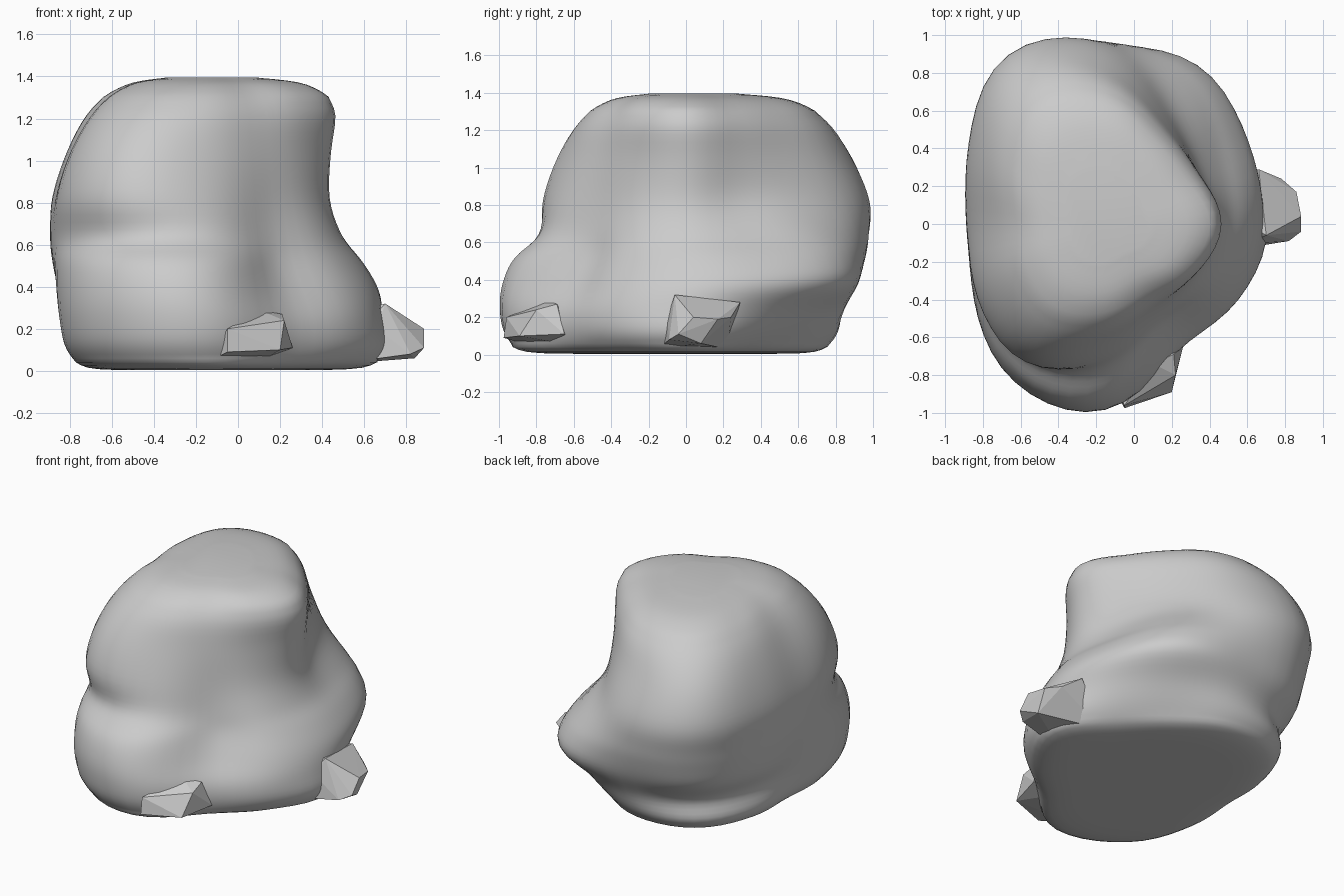
import bpy, bmesh
from math import cos, sin, pi

if "Cube" in bpy.data.objects:
    bpy.data.objects.remove(bpy.data.objects["Cube"])

CX = -0.15  # axis of the boulder
# height: radii every 30 degrees, starting at +x and turning towards +y
RINGS = [
    (0.015, [.74, .60, .60, .68, .70, .61, .55, .64, .80, .85, .68, .68]),
    (0.10, [.86, .73, .71, .80, .84, .73, .65, .76, .93, .97, .76, .80]),
    (0.24, [.85, .82, .83, .85, .82, .71, .67, .80, .97, 1.0, .76, .81]),
    (0.38, [.82, .88, .98, .92, .94, .79, .70, .81, .97, .98, .68, .76]),
    (0.52, [.74, .80, .95, .96, .99, .82, .73, .80, .93, .91, .61, .68]),
    (0.64, [.65, .68, .86, .97, 1.02, .83, .74, .77, .83, .77, .58, .62]),
    (0.82, [.59, .57, .70, .95, 1.05, .84, .72, .79, .86, .71, .55, .56]),
    (1.05, [.60, .56, .63, .84, .97, .76, .64, .72, .78, .63, .52, .54]),
    (1.25, [.62, .55, .58, .73, .80, .63, .52, .58, .62, .55, .48, .54]),
    (1.36, [.48, .42, .45, .55, .58, .44, .37, .40, .43, .40, .36, .43]),
]
SIDES, STEPS = 60, 5


def spline(p0, p1, p2, p3, t):
    """Smooth curve that passes through p1 and p2."""
    return p1 + 0.5 * t * (p2 - p0 + t * (2 * p0 - 5 * p1 + 4 * p2 - p3
                                          + t * (3 * (p1 - p2) + p3 - p0)))


def around(radii, i):
    k, t = divmod(i * 12 / SIDES, 1)
    return spline(*[radii[(int(k) + d) % 12] for d in (-1, 0, 1, 2)], t)


def finish(name, bm):
    bmesh.ops.recalc_face_normals(bm, faces=bm.faces)
    me = bpy.data.meshes.new(name)
    bm.to_mesh(me)
    bm.free()
    ob = bpy.data.objects.new(name, me)
    bpy.context.collection.objects.link(ob)
    return ob


def hull(name, pts):
    bm = bmesh.new()
    for p in pts:
        bm.verts.new(p)
    bmesh.ops.convex_hull(bm, input=bm.verts)
    loose = [v for v in bm.verts if not v.link_faces]
    bmesh.ops.delete(bm, geom=loose, context='VERTS')
    return finish(name, bm)


# Main boulder: smooth loft through the rings, with inner rings closing the ends
keys = [[z] + [around(r, i) for i in range(SIDES)] for z, r in RINGS]
keys.insert(0, [0.005] + [v * 0.5 for v in keys[0][1:]])
keys.append([1.395] + [v * 0.5 for v in keys[-1][1:]])
n = len(keys)
levels = []
for k in range(n - 1):
    quad = [keys[max(0, min(n - 1, k + d))] for d in (-1, 0, 1, 2)]
    for s in range(STEPS):
        levels.append([spline(*vals, s / STEPS) for vals in zip(*quad)])
levels.append(keys[-1])

bm = bmesh.new()
loops = []
for z, *radii in levels:
    loops.append([bm.verts.new((CX + r * cos(2 * pi * i / SIDES),
                                r * sin(2 * pi * i / SIDES), max(z, 0)))
                  for i, r in enumerate(radii)])
for a, b in zip(loops, loops[1:]):
    for i in range(SIDES):
        j = (i + 1) % SIDES
        bm.faces.new((a[i], a[j], b[j], b[i]))
bm.faces.new(loops[0][::-1])
bm.faces.new(loops[-1])
# even out the lumps a little
inner = [v for v in bm.verts if 0.05 < v.co.z < 1.3]
for _ in range(4):
    bmesh.ops.smooth_vert(bm, verts=inner, factor=0.5, use_axis_x=True,
                          use_axis_y=True, use_axis_z=True)
body = finish("boulder", bm)
for p in body.data.polygons:
    p.use_smooth = True

# Faceted chips at the foot of the boulder
hull("right_chip", [(.66, .29, .28), (.70, -.06, .32), (.78, .24, .20),
                    (.86, .17, .19), (.885, .04, .20), (.885, -.04, .11),
                    (.82, -.09, .08), (.66, -.10, .20), (.84, .08, .06),
                    (.45, .22, .03), (.45, -.15, .03), (.45, .1, .25)])
hull("front_chip", [(-.05, -.96, .20), (.10, -.74, .29), (.21, -.69, .27),
                    (.22, -.80, .24), (.20, -.89, .10), (-.05, -.975, .09),
                    (.26, -.65, .11), (-.15, -.80, .04), (.10, -.55, .04)])
